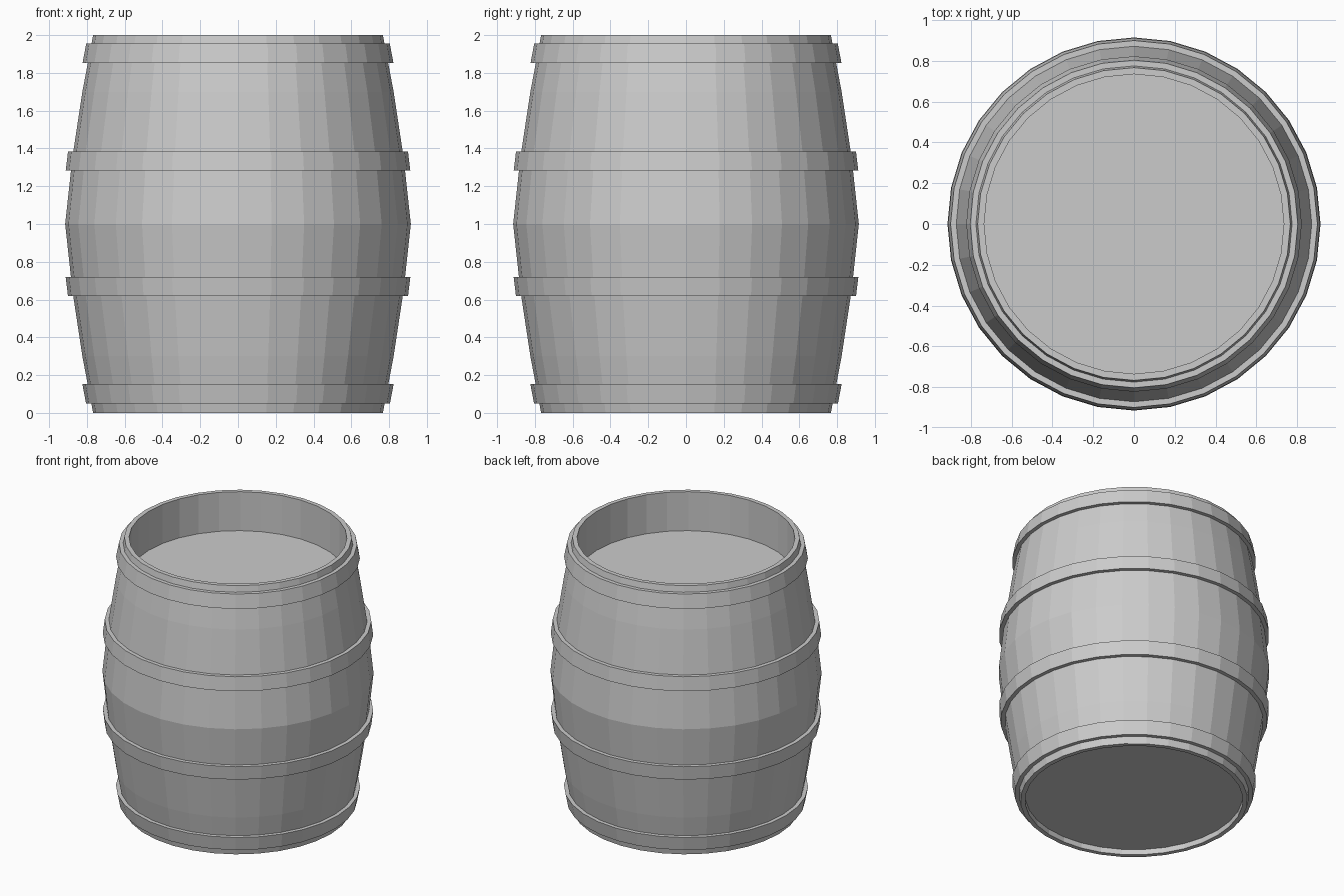
import bpy, bmesh, math

if "Cube" in bpy.data.objects:
    bpy.data.objects.remove(bpy.data.objects["Cube"])

SIDES = 32


def lathe(name, profile, closed):
    """Revolve (radius, z) points about z; open profiles get flat end caps."""
    bm = bmesh.new()
    rings = []
    for r, z in profile:
        rings.append([bm.verts.new((r * math.cos(2 * math.pi * i / SIDES),
                                    r * math.sin(2 * math.pi * i / SIDES), z))
                      for i in range(SIDES)])
    n = len(rings)
    for k in range(n if closed else n - 1):
        a, b = rings[k], rings[(k + 1) % n]
        for i in range(SIDES):
            j = (i + 1) % SIDES
            bm.faces.new((a[i], a[j], b[j], b[i]))
    if not closed:
        bm.faces.new(list(reversed(rings[0])))
        bm.faces.new(rings[-1])
    bmesh.ops.recalc_face_normals(bm, faces=bm.faces[:])
    mesh = bpy.data.meshes.new(name)
    bm.to_mesh(mesh)
    bm.free()
    obj = bpy.data.objects.new(name, mesh)
    bpy.context.collection.objects.link(obj)
    return obj


# Outer bulge of the staves, bottom half mirrored to the top half
half = [(0.767, 0.0), (0.824, 0.3), (0.877, 0.65), (0.915, 1.0)]
outer = half + [(r, 2 - z) for r, z in reversed(half[:-1])]


def bulge(z):
    for (r0, z0), (r1, z1) in zip(outer, outer[1:]):
        if z0 <= z <= z1:
            return r0 + (r1 - r0) * (z - z0) / (z1 - z0)


# Barrel body: shallow recessed base, bulging wall, rim and deep recessed lid
lathe("barrel_body",
      [(0.735, 0.04), (0.735, 0.0)] + outer + [(0.735, 2.0), (0.735, 1.71)],
      closed=False)

# Four hoops following the slope of the body
hoops = {"bottom_hoop": 0.05, "lower_hoop": 0.618,
         "upper_hoop": 1.282, "top_hoop": 1.853}
for name, z0 in hoops.items():
    z1 = z0 + 0.102
    a, b = bulge(z0), bulge(z1)
    lathe(name, [(a - 0.01, z0), (a + 0.028, z0),
                 (b + 0.028, z1), (b - 0.01, z1)], closed=True)
